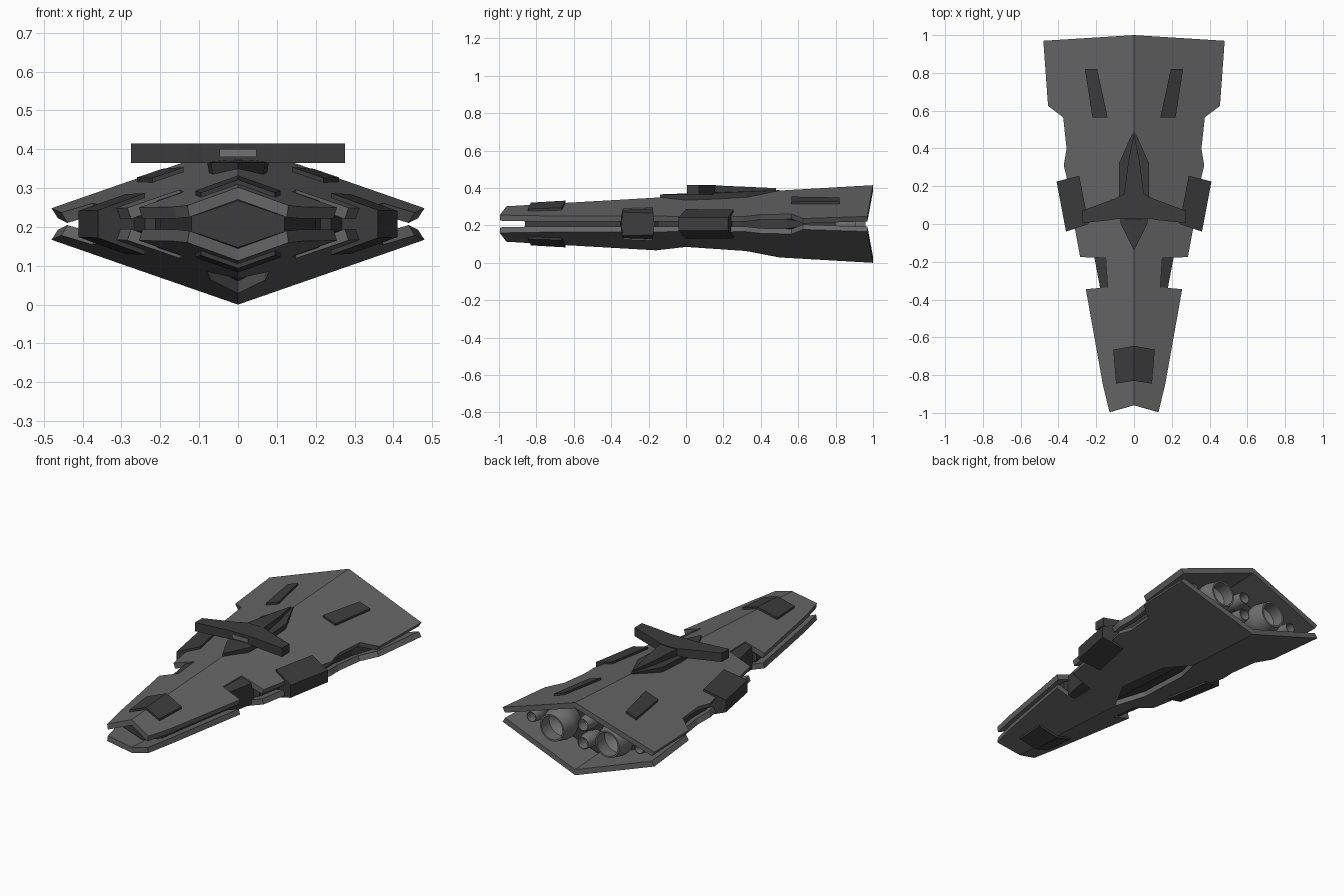
import bpy, bmesh, math

if "Cube" in bpy.data.objects:
    bpy.data.objects.remove(bpy.data.objects["Cube"])

MID = 0.2075  # horizontal plane of symmetry of the hull


def material(name, v):
    m = bpy.data.materials.new(name)
    m.diffuse_color = (v, v, v, 1)
    m.use_nodes = True
    m.node_tree.nodes["Principled BSDF"].inputs["Base Color"].default_value = m.diffuse_color
    return m


HULL = material("hull_grey", 0.13)
DARK = material("dark_grey", 0.045)
METAL = material("engine_grey", 0.17)


def surf(x, y):
    """Height of the upper hull facet."""
    return 0.3575 + 0.0575 * y - 0.344 * abs(x)


def prism(name, pts, top, bottom, mat, inset=1.0, mirror=True):
    """Plan outline extruded between two height functions, mirrored in x."""
    bm = bmesh.new()
    n = len(pts)
    up = [bm.verts.new((x, y, top(x, y))) for x, y in pts]
    lo = [bm.verts.new((x * inset, y, bottom(x * inset, y))) for x, y in pts]
    bm.faces.new(up)
    bm.faces.new(lo[::-1])
    for i in range(n):
        j = (i + 1) % n
        if mirror and pts[i][0] == 0 and pts[j][0] == 0:
            continue  # leave the centre seam open
        bm.faces.new((up[j], up[i], lo[i], lo[j]))
    bmesh.ops.recalc_face_normals(bm, faces=bm.faces)
    # an open half shell needs its outside set by the top/bottom order
    bm.normal_update()
    f = next(f for f in bm.faces if all(v in up for v in f.verts))
    if (f.normal.z > 0) != (top(*pts[0]) > bottom(*pts[0])):
        bmesh.ops.reverse_faces(bm, faces=bm.faces)
    me = bpy.data.meshes.new(name)
    bm.to_mesh(me)
    bm.free()
    me.materials.append(mat)
    ob = bpy.data.objects.new(name, me)
    bpy.context.collection.objects.link(ob)
    if mirror:
        ob.modifiers.new("Mirror", 'MIRROR')
    return ob


def off(d):
    return lambda x, y: surf(x, y) + d


def low(d):
    return lambda x, y: 2 * MID - surf(x, y) - d


def flat(z):
    return lambda x, y: z


# Armour shells: the lower one has a keel opening along the ridge
outline = [(0, 1), (.48, .97), (.455, .625), (.375, .565), (.357, .40),
           (.372, .31), (.35, .22), (.31, -.04), (.285, -.175), (.15, -.18),
           (.14, -.335), (.255, -.345), (.165, -.85), (.13, -.995), (0, -.96)]
keel_hole = [(0, -.16), (.08, 0), (.07, .32), (0, .5)]
prism("upper_hull", outline, off(0), off(-.032), HULL, .965)
prism("lower_hull", outline + keel_hole, low(0), low(-.032), HULL, .965)

# Inner body visible in the gap between the shells
core = [(0, .8), (.40, .8), (.40, .64), (.34, .54), (.32, .4), (.335, .3),
        (.27, 0), (.24, -.15), (.13, -.18), (.12, -.33), (.2, -.35),
        (.12, -.86), (0, -.86)]
prism("inner_body", core, off(-.04), low(-.04), DARK)

# Side blocks and notch inserts spanning both shells
prism("side_block", [(.29, .255), (.41, .225), (.36, -.04), (.24, 0)],
      off(.012), low(.012), DARK)
prism("notch_insert", [(.12, -.165), (.212, -.165), (.178, -.345), (.12, -.345)],
      off(-.008), low(-.008), DARK)

# Raised armour pads on nose and tail
nose = [(0, -.645), (.11, -.665), (.095, -.845), (0, -.83)]
prism("nose_pad_upper", nose, off(.012), off(-.015), DARK)
prism("nose_pad_lower", nose, low(.012), low(-.015), DARK)
prism("tail_pad", [(.195, .82), (.26, .82), (.22, .565), (.14, .565)],
      off(.012), off(-.015), DARK)

# Bridge tower: base, spine, swept crossbar and window
prism("tower_base", [(0, .5), (.08, .32), (.08, .15), (.07, 0), (0, -.14)],
      lambda x, y: .366 + max(0, y) * .045, flat(.32), DARK, .9)
prism("tower_spine", [(0, .48), (.03, .33), (.055, .14), (.055, .05), (0, .05)],
      lambda x, y: .4145 - max(0, y - .14) * .045, flat(.355), DARK)
prism("bridge_crossbar", [(0, .16), (.06, .155), (.10, .135), (.275, .07),
                          (.275, .005), (.13, .02), (.09, .027), (0, .027)],
      flat(.415), flat(.365), DARK)
prism("bridge_window", [(0, .04), (.047, .04), (.047, .023), (0, .023)],
      flat(.4), flat(.38), METAL)


def engine(name, x, z, r, y0, y1, segs=24):
    """Lathed nozzle along y with a hollow mouth."""
    d = y1 - y0
    prof = [(.62, y0), (.8, y0 + d * .25), (1, y0 + d * .5), (1, y0 + d * .65),
            (.82, y1), (.72, y1), (.8, y0 + d * .6), (.35, y0 + d * .45)]
    bm = bmesh.new()
    rings = []
    for k, y in prof:
        rings.append([bm.verts.new((x + r * k * math.cos(a), y, z + r * k * math.sin(a)))
                      for a in (2 * math.pi * i / segs for i in range(segs))])
    for a, b in zip(rings, rings[1:]):
        for i in range(segs):
            j = (i + 1) % segs
            bm.faces.new((a[i], a[j], b[j], b[i]))
    bm.faces.new(rings[0])
    bm.faces.new(rings[-1])
    bmesh.ops.recalc_face_normals(bm, faces=bm.faces)
    me = bpy.data.meshes.new(name)
    bm.to_mesh(me)
    bm.free()
    me.materials.append(METAL)
    ob = bpy.data.objects.new(name, me)
    bpy.context.collection.objects.link(ob)
    bpy.context.view_layer.objects.active = ob
    ob.select_set(True)
    bpy.ops.object.shade_smooth_by_angle(angle=math.radians(35))
    ob.select_set(False)


# Engine cluster in the rear bay
for side in (-1, 1):
    engine("main_engine", side * .175, MID, .092, .76, .96)
    engine("outer_engine", side * .34, MID, .036, .78, .91, 16)
    engine("centre_engine", 0, MID + side * .052, .042, .78, .93, 16)
